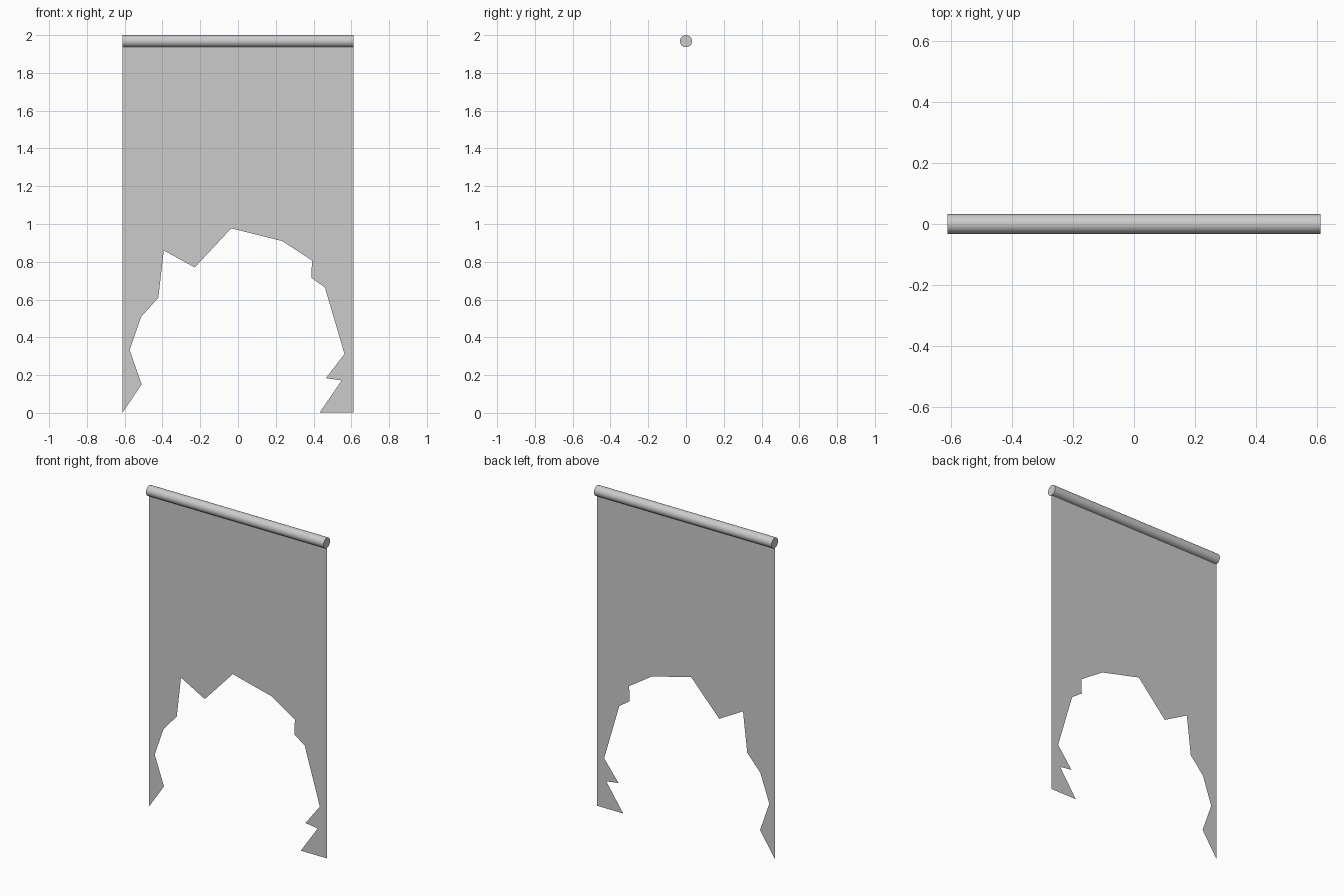
import bpy, bmesh, math

if "Cube" in bpy.data.objects:
    bpy.data.objects.remove(bpy.data.objects["Cube"])

ROD_RADIUS = 0.032
ROD_Z = 2.0 - ROD_RADIUS
HALF_WIDTH = 0.612

# Rod along the top edge
bpy.ops.mesh.primitive_cylinder_add(vertices=32, radius=ROD_RADIUS, depth=2 * HALF_WIDTH,
                                    location=(0, 0, ROD_Z), rotation=(0, math.pi / 2, 0))
rod = bpy.context.object
rod.name = "hanging_rod"
bpy.ops.object.transform_apply(location=False, rotation=True, scale=True)
bpy.ops.object.shade_smooth_by_angle(angle=math.radians(40))

# Torn lower edge of the cloth, left to right (x, z)
torn_edge = [
    (-HALF_WIDTH, 0), (-0.51, 0.151), (-0.574, 0.333), (-0.513, 0.508),
    (-0.422, 0.61), (-0.393, 0.86), (-0.229, 0.77), (-0.036, 0.977),
    (0.234, 0.91), (0.392, 0.807), (0.388, 0.715), (0.46, 0.664),
    (0.564, 0.312), (0.465, 0.184), (0.549, 0.172), (0.433, 0.003),
    (HALF_WIDTH, 0.003),
]
outline = torn_edge + [(HALF_WIDTH, ROD_Z), (-HALF_WIDTH, ROD_Z)]

# Flat single-layer cloth hanging from the rod
bm = bmesh.new()
face = bm.faces.new([bm.verts.new((x, 0, z)) for x, z in outline])
face.normal_update()
bmesh.ops.triangulate(bm, faces=[face], ngon_method='EAR_CLIP')
mesh = bpy.data.meshes.new("torn_cloth")
bm.to_mesh(mesh)
bm.free()
cloth = bpy.data.objects.new("torn_cloth", mesh)
bpy.context.collection.objects.link(cloth)
